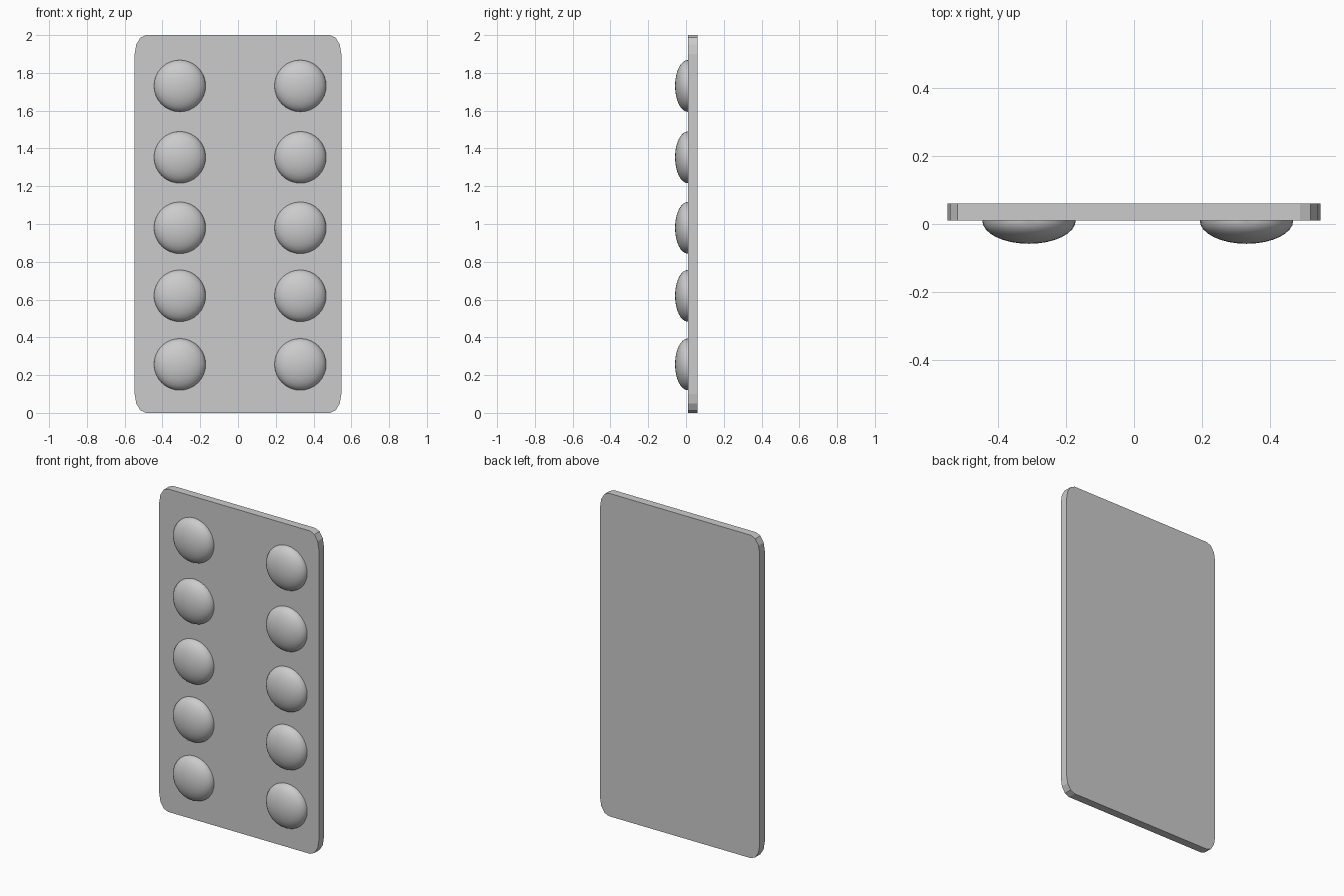
import bpy
import bmesh
from math import sin, cos, pi
from mathutils import Matrix

cube = bpy.data.objects.get("Cube")
if cube:
    bpy.data.objects.remove(cube, do_unlink=True)

grey = bpy.data.materials.new("plain_grey")
grey.use_nodes = True
colour = (0.6, 0.6, 0.6, 1)
grey.diffuse_color = colour
grey.node_tree.nodes["Principled BSDF"].inputs["Base Color"].default_value = colour

FRONT_Y, BACK_Y = 0.01, 0.06


def add_object(name, bm):
    bmesh.ops.recalc_face_normals(bm, faces=bm.faces)
    mesh = bpy.data.meshes.new(name)
    bm.to_mesh(mesh)
    bm.free()
    mesh.materials.append(grey)
    obj = bpy.data.objects.new(name, mesh)
    bpy.context.collection.objects.link(obj)
    return obj


def backing_card(half_width, height, corner_x, corner_z, steps):
    """Thin upright card with rounded corners."""
    bm = bmesh.new()
    outline = []
    for quarter, (sx, sz) in enumerate([(1, 1), (-1, 1), (-1, -1), (1, -1)]):
        cx = sx * (half_width - corner_x)
        cz = height / 2 + sz * (height / 2 - corner_z)
        for i in range(steps + 1):
            a = (quarter + i / steps) * pi / 2
            outline.append(bm.verts.new((cx + corner_x * cos(a), FRONT_Y, cz + corner_z * sin(a))))
    face = bm.faces.new(outline)
    extruded = bmesh.ops.extrude_face_region(bm, geom=[face])["geom"]
    moved = [v for v in extruded if isinstance(v, bmesh.types.BMVert)]
    bmesh.ops.translate(bm, verts=moved, vec=(0, BACK_Y - FRONT_Y, 0))
    return add_object("backing_card", bm)


def dome(name, x, z, radius, depth):
    """Flattened half sphere bulging from the front of the card."""
    bm = bmesh.new()
    bmesh.ops.create_uvsphere(bm, u_segments=32, v_segments=16, radius=1)
    bmesh.ops.delete(bm, geom=[v for v in bm.verts if v.co.y > 0.001], context="VERTS")
    place = Matrix.Translation((x, FRONT_Y, z)) @ Matrix.Diagonal((radius, depth, radius, 1))
    bmesh.ops.transform(bm, matrix=place, verts=bm.verts)
    for f in bm.faces:
        f.smooth = True
    # Point the open shell's faces outwards
    obj = add_object(name, bm)
    if obj.data.polygons[0].normal.dot(obj.data.polygons[0].center - place.translation) < 0:
        obj.data.flip_normals()
    return obj


# Card
backing_card(0.547, 2.0, 0.06, 0.1, 3)

# Two columns of five domes
for side, x in (("right", -0.308), ("left", 0.33)):
    for row, z in enumerate((0.257, 0.62, 0.98, 1.353, 1.731), start=1):
        dome(f"{side}_dome_{row}", x, z, 0.137, 0.068)
